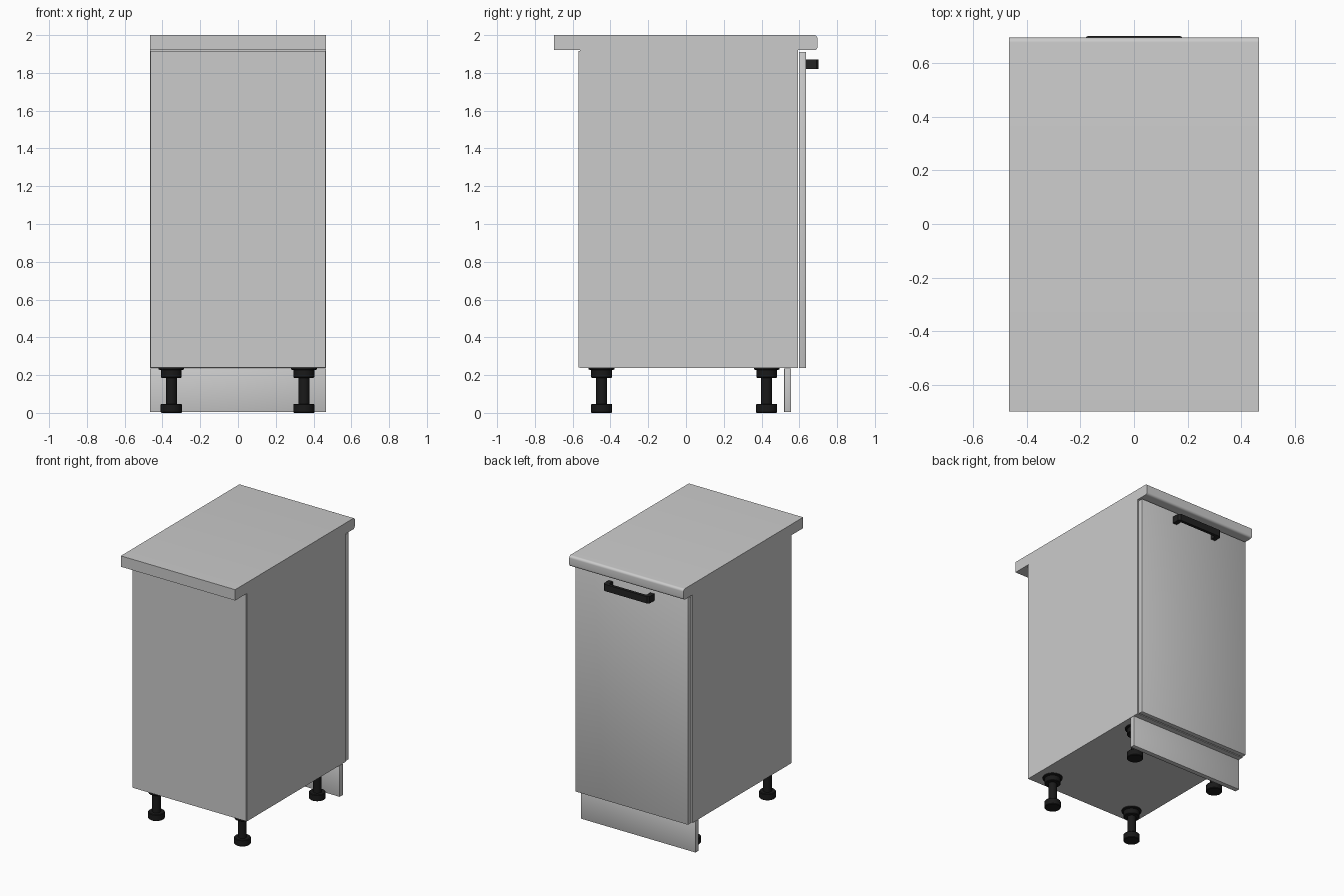
import bpy, bmesh, math
from mathutils import Vector

if "Cube" in bpy.data.objects:
    bpy.data.objects.remove(bpy.data.objects["Cube"])


def material(name, shade):
    m = bpy.data.materials.new(name)
    m.diffuse_color = (shade, shade, shade, 1)
    m.use_nodes = True
    m.node_tree.nodes["Principled BSDF"].inputs["Base Color"].default_value = m.diffuse_color
    return m


black = material("black_plastic", 0.01)
dark = material("dark_metal", 0.016)


def finish(name, bm, mat=None, smooth=False):
    bmesh.ops.recalc_face_normals(bm, faces=bm.faces)
    me = bpy.data.meshes.new(name)
    bm.to_mesh(me)
    bm.free()
    ob = bpy.data.objects.new(name, me)
    bpy.context.collection.objects.link(ob)
    if mat:
        me.materials.append(mat)
    if smooth:
        bpy.ops.object.select_all(action='DESELECT')
        ob.select_set(True)
        bpy.context.view_layer.objects.active = ob
        bpy.ops.object.shade_smooth_by_angle(angle=math.radians(35))
    return ob


def panel(name, x, y, z, bevel=0.0):
    """Board spanning the given (min, max) ranges."""
    bm = bmesh.new()
    bmesh.ops.create_cube(bm, size=1)
    for v in bm.verts:
        v.co = Vector([(r[0] + r[1]) / 2 + c * (r[1] - r[0])
                       for r, c in zip((x, y, z), v.co)])
    if bevel:
        bmesh.ops.bevel(bm, geom=bm.edges[:], offset=bevel, segments=2,
                        profile=0.5, affect='EDGES')
    return finish(name, bm, smooth=bevel > 0)


def extrude(name, points, direction, mat=None, smooth=False):
    bm = bmesh.new()
    face = bm.faces.new([bm.verts.new(p) for p in points])
    ext = bmesh.ops.extrude_face_region(bm, geom=[face])
    bmesh.ops.translate(bm, vec=direction,
                        verts=[g for g in ext["geom"] if isinstance(g, bmesh.types.BMVert)])
    return finish(name, bm, mat, smooth)


def lathe(name, profile, x, y, mat, sides=32):
    bm = bmesh.new()
    verts = [bm.verts.new((r, 0, z)) for r, z in profile]
    edges = [bm.edges.new(p) for p in zip(verts, verts[1:])]
    bmesh.ops.spin(bm, geom=verts + edges, cent=(0, 0, 0), axis=(0, 0, 1),
                   angle=2 * math.pi, steps=sides)
    bmesh.ops.remove_doubles(bm, verts=bm.verts, dist=1e-5)
    bmesh.ops.translate(bm, vec=(x, y, 0), verts=bm.verts)
    return finish(name, bm, mat, True)


W, T = 0.467, 0.037          # half width, board thickness
BACK, FRONT = -0.57, 0.592   # carcass depth
LOW, HIGH = 0.237, 1.92      # carcass height

# Worktop with a rounded front edge
R, EDGE = 0.018, 0.696
profile = [(-W, -0.70, HIGH)]
for cz, start in ((HIGH + R, -90), (2.0 - R, 0)):
    for i in range(7):
        a = math.radians(start + 15 * i)
        profile.append((-W, EDGE - R + R * math.cos(a), cz + R * math.sin(a)))
profile.append((-W, -0.70, 2.0))
extrude("worktop", profile, (2 * W, 0, 0), smooth=True)

# Carcass boards
inner = (-W + T, W - T)
for side, s in (("left", -1), ("right", 1)):
    panel(side + "_side_panel", sorted((s * W, s * (W - T))), (BACK + 0.008, FRONT),
          (LOW, HIGH))
panel("bottom_panel", inner, (BACK + 0.008, FRONT), (LOW, LOW + T))
panel("back_panel", (-W + 0.004, W - 0.004), (BACK, BACK + 0.008), (LOW + 0.003, HIGH - 0.003))
panel("shelf", inner, (BACK + 0.02, FRONT - 0.06), (1.06, 1.06 + T))
for name, y in (("back_rail", BACK + 0.01), ("front_rail", FRONT - 0.2)):
    panel(name, inner, (y, y + 0.19), (HIGH - T, HIGH))

# Door and plinth
panel("door", (-W + 0.006, W - 0.006), (0.598, 0.635), (LOW, 1.911), 0.002)
panel("plinth", (-W, W), (0.52, 0.556), (0.004, LOW - 0.002), 0.001)

# Bridge handle on the door, with chamfered outer corners
h, y0, y1 = 0.187, 0.634, 0.702
half = [(h, y0), (h, y1 - 0.012), (h - 0.014, y1)]
inside = [(h - 0.034, y0), (h - 0.034, y1 - 0.028), (h - 0.042, y1 - 0.022)]
outline = (half + [(-x, y) for x, y in reversed(half)]
           + [(-x, y) for x, y in inside] + list(reversed(inside)))
extrude("door_handle", [(x, y, 1.82) for x, y in outline], (0, 0, 0.05), dark)

# Adjustable legs
leg = [(0, 0), (0.052, 0), (0.056, 0.004), (0.056, 0.044), (0.052, 0.048),
       (0.029, 0.048), (0.029, 0.186), (0.052, 0.186), (0.055, 0.19),
       (0.055, 0.226), (0.068, 0.23), (0.068, LOW), (0, LOW)]
for side, x in (("left", -0.353), ("right", 0.349)):
    for end, y in (("back", -0.447), ("front", 0.427)):
        lathe(f"{end}_{side}_leg", leg, x, y, black)
